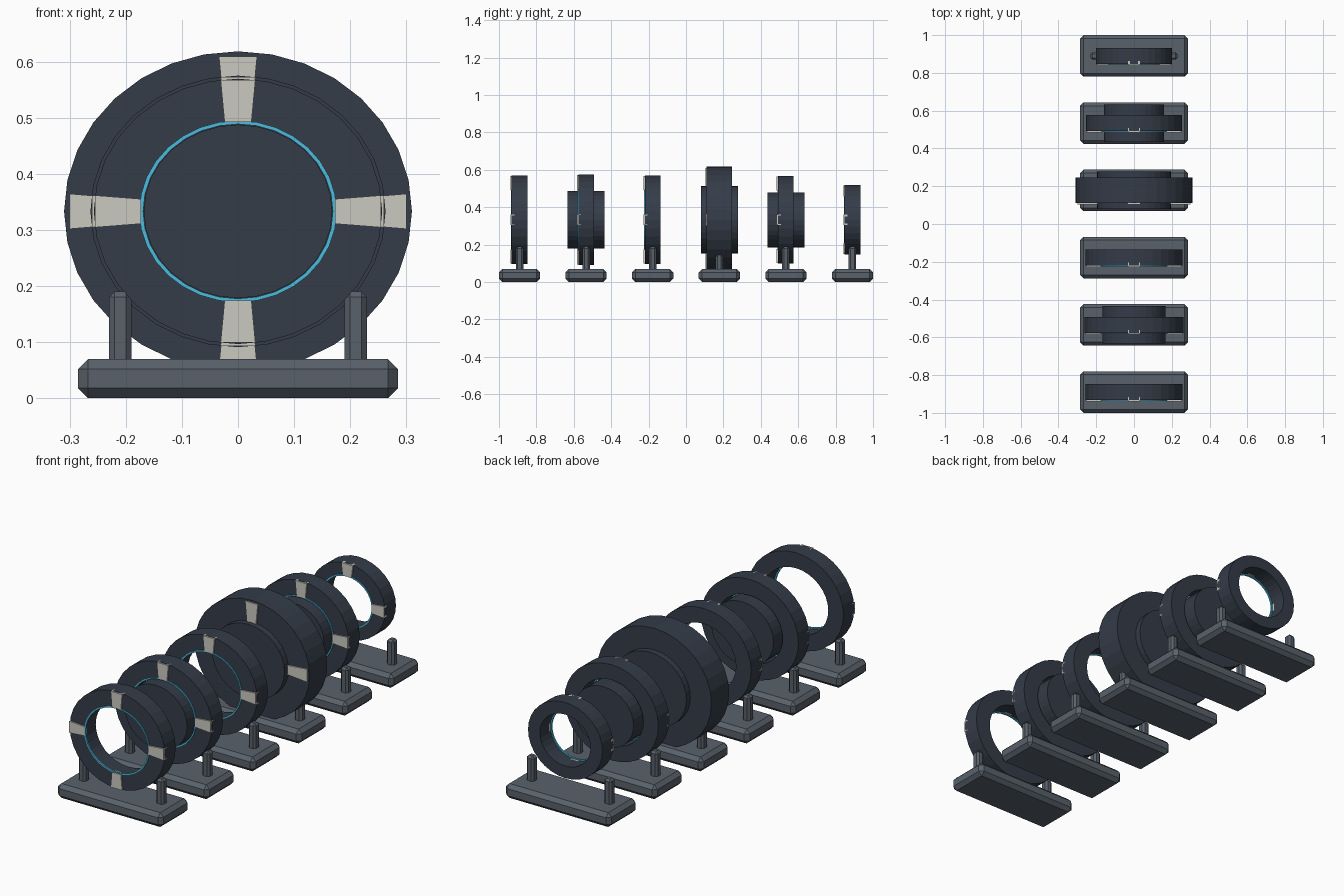
import bpy, bmesh, math

if "Cube" in bpy.data.objects:
    bpy.data.objects.remove(bpy.data.objects["Cube"])

CZ, SQ = 0.333, 0.92   # ring centre height, vertical squash of the rings


def material(name, rgb):
    m = bpy.data.materials.new(name)
    m.diffuse_color = (*rgb, 1)
    m.use_nodes = True
    m.node_tree.nodes["Principled BSDF"].inputs["Base Color"].default_value = m.diffuse_color
    return m


DARK = material("dark_shell", (0.035, 0.045, 0.065))
GREY = material("stand_grey", (0.10, 0.12, 0.145))
PALE = material("pale_clamp", (0.60, 0.59, 0.53))
CYAN = material("cyan_trim", (0.07, 0.50, 0.72))


def finish(name, bm, mat):
    bmesh.ops.recalc_face_normals(bm, faces=bm.faces)
    me = bpy.data.meshes.new(name)
    bm.to_mesh(me)
    bm.free()
    me.materials.append(mat)
    ob = bpy.data.objects.new(name, me)
    bpy.context.collection.objects.link(ob)
    return ob


def box(name, x, y, z, sx, sy, sz, bevel, mat):
    bm = bmesh.new()
    bmesh.ops.create_cube(bm, size=1)
    for v in bm.verts:
        v.co = (x + v.co.x * sx, y + v.co.y * sy, z + v.co.z * sz)
    bmesh.ops.bevel(bm, geom=bm.edges[:], offset=bevel, segments=1, affect='EDGES')
    return finish(name, bm, mat)


def ring(name, y0, y1, r_in, r_out, mat, n=32):
    """Squashed ring along y; r_in = 0 makes a solid drum."""
    bm = bmesh.new()
    profile = [(r_out, y0), (r_out, y1)]
    if r_in:
        profile += [(r_in, y1), (r_in, y0)]
    loops = []
    for r, y in profile:
        loops.append([bm.verts.new((r * math.sin(2 * math.pi * i / n), y,
                                    CZ + SQ * r * math.cos(2 * math.pi * i / n)))
                      for i in range(n)])
    pairs = list(zip(loops, loops[1:] + loops[:1])) if r_in else [loops]
    for a, b in pairs:
        for i in range(n):
            j = (i + 1) % n
            bm.faces.new((a[i], a[j], b[j], b[i]))
    if not r_in:
        for loop in loops:
            bm.faces.new(loop)
    return finish(name, bm, mat)


def clamps(name, y0, y1, r_in, r_out, w_in, w_out):
    """Four tapered plates around the front face."""
    bm = bmesh.new()
    for k in range(4):
        c, s = math.cos(k * math.pi / 2), math.sin(k * math.pi / 2)
        front, back = [[bm.verts.new((u * c + r * s, y, CZ + SQ * (r * c - u * s)))
                        for u, r in ((-w_in, r_in), (w_in, r_in), (w_out, r_out), (-w_out, r_out))]
                       for y in (y0, y1)]
        bm.faces.new(front)
        bm.faces.new(back)
        for i in range(4):
            j = (i + 1) % 4
            bm.faces.new((front[i], front[j], back[j], back[i]))
    return finish(name, bm, PALE)


# outer radius, hole radius, half depth, drum radius (0 = open ring)
SPECS = [
    (0.257, 0.175, 0.042, 0),
    (0.263, 0.178, 0.042, 0.168),
    (0.257, 0.175, 0.042, 0),
    (0.310, 0.190, 0.068, 0.196),
    (0.254, 0.173, 0.042, 0.160),
    (0.201, 0.137, 0.042, 0),
]

for i, (R, r, h, drum) in enumerate(SPECS):
    y = -0.89 + 0.356 * i
    n = f"_{i + 1}"
    # stand
    box("stand_base" + n, 0, y, 0.035, 0.57, 0.22, 0.07, 0.018, GREY)
    for side, x in (("left", -0.21), ("right", 0.21)):
        box(f"stand_post_{side}" + n, x, y, 0.125, 0.04, 0.04, 0.13, 0.010, GREY)
    # ring body, front clamps and coloured hole trim
    ring("ring_body" + n, y - h, y + h, r, R, DARK)
    clamps("ring_clamps" + n, y - h - 0.007, y - h + 0.015, r - 0.002,
           R * 0.99 if R < 0.3 else R * 0.968, 0.024, 0.031 if R < 0.3 else 0.034)
    ring("hole_trim" + n, y - h - 0.004, y - h + 0.004, r - 0.006, r + 0.001, CYAN)
    if drum:
        ring("centre_drum" + n, y - 0.099, y + 0.099, 0, drum, DARK)
